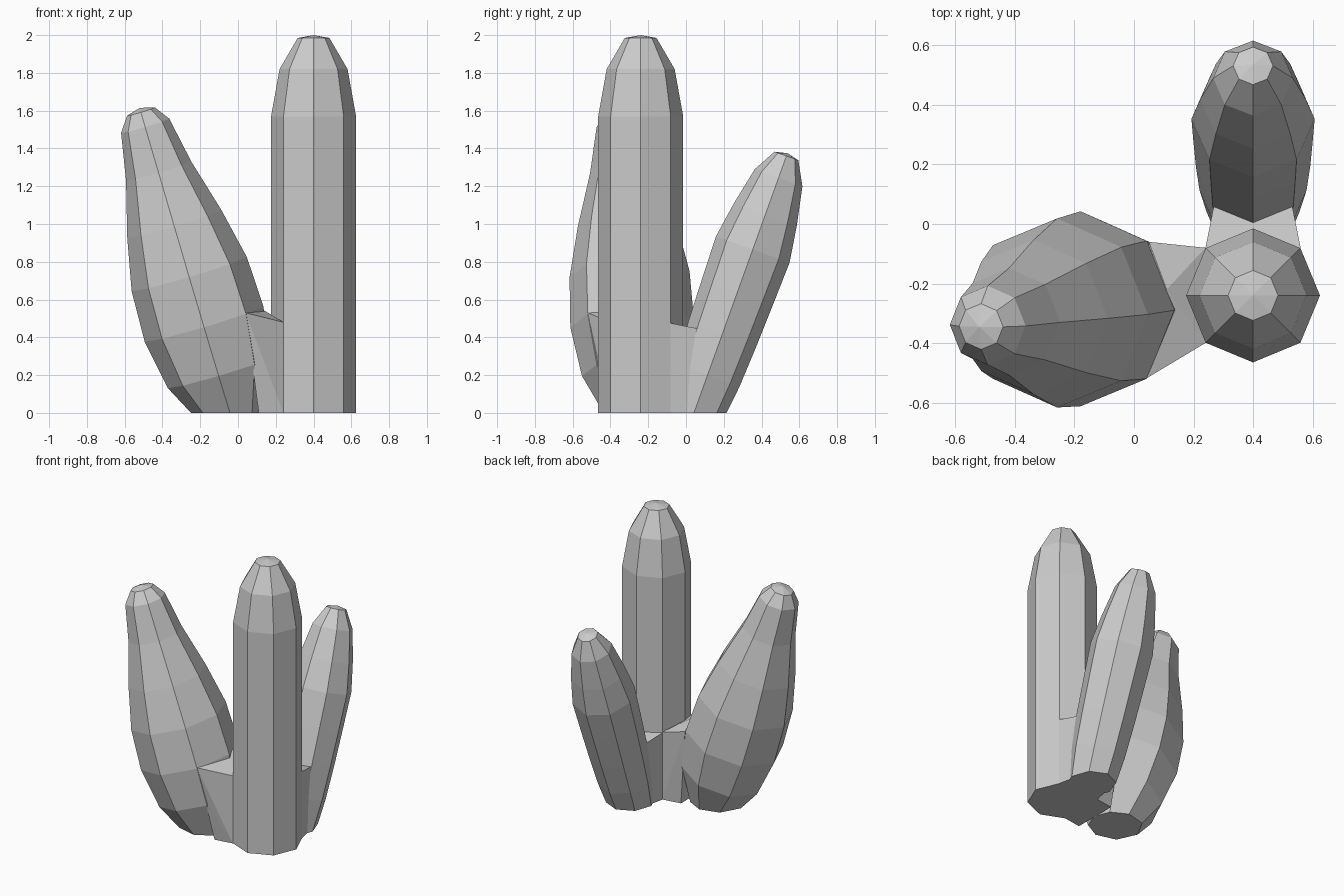
import bpy, bmesh, math
from mathutils import Vector

cube = bpy.data.objects.get("Cube")
if cube:
    bpy.data.objects.remove(cube, do_unlink=True)

grey = bpy.data.materials.new("plain_grey")
grey.use_nodes = True
grey.diffuse_color = (0.6, 0.6, 0.6, 1)
grey.node_tree.nodes["Principled BSDF"].inputs["Base Color"].default_value = (0.6, 0.6, 0.6, 1)


def finish(bm, name):
    bmesh.ops.recalc_face_normals(bm, faces=bm.faces[:])
    mesh = bpy.data.meshes.new(name)
    bm.to_mesh(mesh)
    bm.free()
    mesh.materials.append(grey)
    obj = bpy.data.objects.new(name, mesh)
    bpy.context.collection.objects.link(obj)
    return obj


def column(name, base, lean, profile, tip, sides=8):
    """Faceted leaning column; profile holds (centre height, radius), cut flat at the ground."""
    bm = bmesh.new()
    axis = Vector((lean[0], lean[1], 1))
    d = axis.normalized()
    u = (Vector((1, 0, 0)) - d * d.x).normalized()
    v = d.cross(u)
    origin = Vector((base[0], base[1], 0))
    rings = []
    for z, r in profile:
        ring = []
        for i in range(sides):
            a = math.tau * i / sides
            ring.append(bm.verts.new(origin + axis * z + (u * math.cos(a) + v * math.sin(a)) * r))
        rings.append(ring)
    top = bm.verts.new(origin + axis * tip)
    for i in range(sides):
        j = (i + 1) % sides
        for low, high in zip(rings, rings[1:]):
            bm.faces.new((low[i], low[j], high[j], high[i]))
        bm.faces.new((rings[-1][i], rings[-1][j], top))
    bm.faces.new(rings[0][::-1])
    # Trim below the ground and close the cut
    bmesh.ops.bisect_plane(bm, geom=bm.verts[:] + bm.edges[:] + bm.faces[:], dist=1e-5,
                           plane_co=(0, 0, 0), plane_no=(0, 0, -1), clear_outer=True)
    rim = [e for e in bm.edges if e.is_boundary]
    if rim:
        bmesh.ops.holes_fill(bm, edges=rim, sides=0)
    return finish(bm, name)


def bridge(name, points):
    """Solid web joining two columns."""
    bm = bmesh.new()
    for p in points:
        bm.verts.new(p)
    bmesh.ops.convex_hull(bm, input=bm.verts[:])
    bmesh.ops.dissolve_limit(bm, angle_limit=0.02, verts=bm.verts[:], edges=bm.edges[:])
    return finish(bm, name)


# Upright main column
column("tall_column", (0.4, -0.24), (0, 0),
       [(0, 0.225), (1.57, 0.225), (1.82, 0.18), (1.985, 0.084)], 2.0)

# Wide column leaning to the right side
column("wide_leaning_column", (-0.04, -0.26), (-0.297, -0.053),
       [(-0.04, 0.15), (0.21, 0.28), (0.47, 0.328), (0.735, 0.318), (1.0, 0.26),
        (1.28, 0.18), (1.52, 0.133), (1.595, 0.077)], 1.615)

# Slim column leaning backwards
column("back_leaning_column", (0.4, 0.042), (0, 0.36),
       [(-0.1, 0.145), (0.2, 0.18), (0.42, 0.192), (0.64, 0.2), (0.865, 0.207),
        (1.05, 0.177), (1.245, 0.134), (1.36, 0.067)], 1.375)

# Webs between the columns
bridge("side_bridge", [(0.04, -0.52, 0.53), (0.05, -0.06, 0.54), (0.11, -0.22, 0.56),
                       (0.09, -0.47, 0.27), (0.11, -0.42, 0), (0.11, -0.1, 0),
                       (0.24, -0.4, 0.48), (0.24, -0.08, 0.48),
                       (0.24, -0.4, 0), (0.24, -0.08, 0)])
back = []
for s in (-1, 1):
    back += [(0.4 + s * 0.16, -0.081, 0.475), (0.4 + s * 0.13, 0.07, 0.445),
             (0.4 + s * 0.16, -0.081, 0), (0.4 + s * 0.13, 0.06, 0)]
bridge("back_bridge", back)
